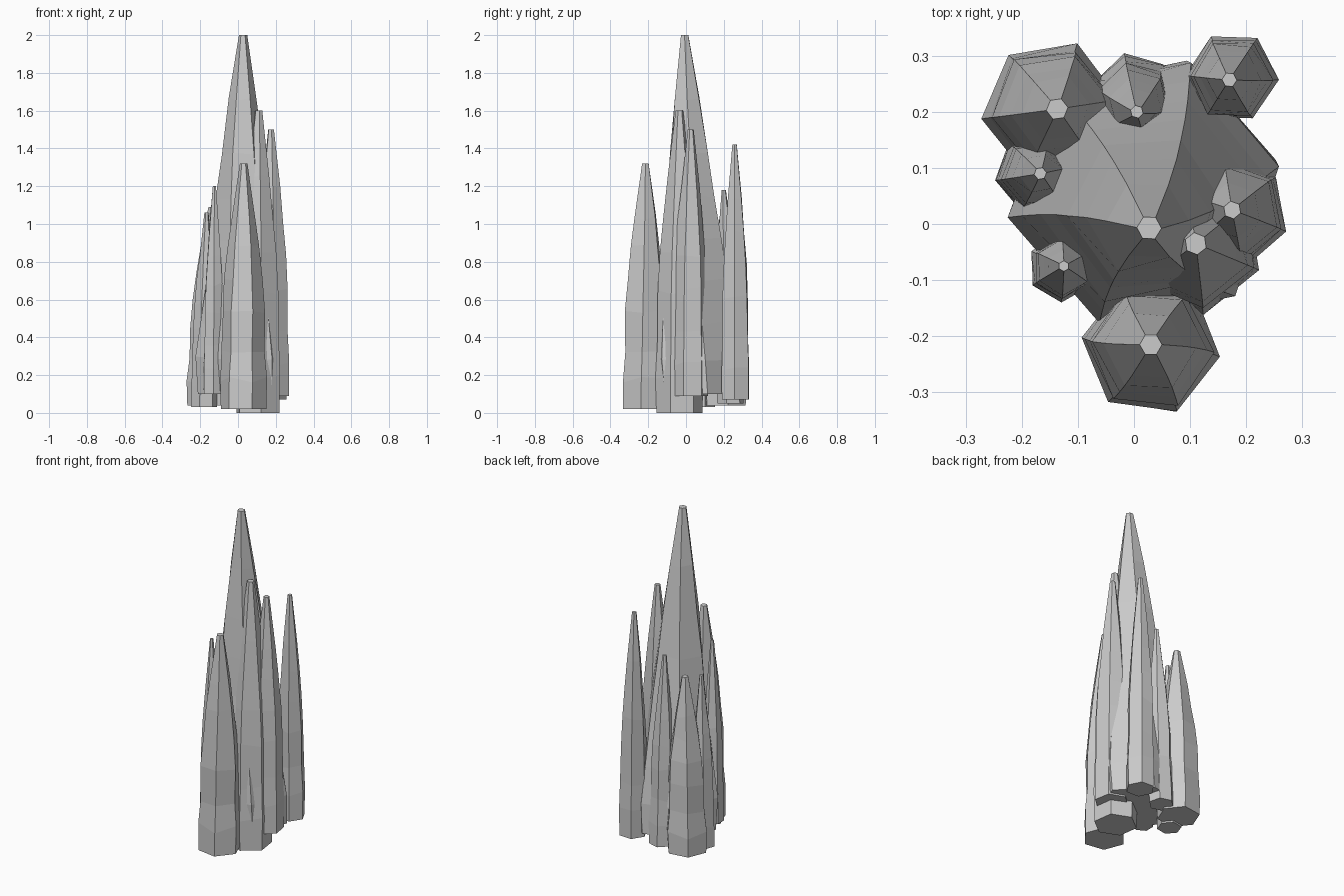
import bpy, bmesh, math, random
from mathutils import Vector

cube = bpy.data.objects.get("Cube")
if cube:
    bpy.data.objects.remove(cube, do_unlink=True)

random.seed(4)

# Single stone colour
stone = bpy.data.materials.new("grey_stone")
stone.use_nodes = True
stone.diffuse_color = (0.6, 0.6, 0.6, 1)
bsdf = stone.node_tree.nodes["Principled BSDF"]
bsdf.inputs["Base Color"].default_value = (0.6, 0.6, 0.6, 1)
bsdf.inputs["Roughness"].default_value = 0.9

# Taper profiles: (fraction of height, fraction of base radius)
SLIM = [(0, 0.98), (0.12, 1), (0.24, 0.92), (0.4, 0.9), (0.53, 0.82),
        (0.66, 0.66), (0.78, 0.5), (1, 0.16)]
BROAD = [(0, 0.97), (0.1, 1), (0.2, 0.9), (0.32, 0.78), (0.43, 0.67),
         (0.55, 0.57), (0.67, 0.46), (0.82, 0.3), (1, 0.09)]


def spire(name, base, tip, radius, turn, profile=SLIM, twist=0, jitter=0.035):
    """Six-sided tapering column whose rings drift from base to tip."""
    base, tip = Vector(base), Vector(tip)
    bm = bmesh.new()
    rings = []
    for f, scale in profile:
        centre = base.lerp(tip, f)
        ends = f in (0, 1)
        ring = []
        for i in range(6):
            a = math.radians(turn + twist * f + 60 * i)
            r = radius * scale * (1 if ends else 1 + random.uniform(-jitter, jitter))
            lift = 0 if ends else random.uniform(-0.015, 0.015)
            ring.append(bm.verts.new(centre + Vector((r * math.cos(a), r * math.sin(a), lift))))
        rings.append(ring)
    for low, high in zip(rings, rings[1:]):
        for i in range(6):
            j = (i + 1) % 6
            bm.faces.new((low[i], low[j], high[j], high[i]))
    bm.faces.new(rings[0][::-1])
    bm.faces.new(rings[-1])
    mesh = bpy.data.meshes.new(name)
    bm.to_mesh(mesh)
    bm.free()
    mesh.materials.append(stone)
    bpy.context.collection.objects.link(bpy.data.objects.new(name, mesh))


# Tall central column
spire("main_spire", (0.02, 0.065, 0.1), (0.027, -0.007, 2), 0.245, 12, BROAD, -14, 0.025)

# Smaller columns gathered around it
spire("front_spire", (0.03, -0.22, 0.02), (0.03, -0.215, 1.32), 0.125, -9, twist=9)
spire("inner_left_spire", (0.105, -0.035, 0), (0.11, -0.035, 1.6), 0.125, -22)
spire("left_spire", (0.178, 0.02, 0.09), (0.175, 0.025, 1.5), 0.1, -20)
spire("back_left_spire", (0.175, 0.262, 0.07), (0.17, 0.257, 1.42), 0.083, -3)
spire("back_spire", (0, 0.235, 0.05), (0.005, 0.2, 1.18), 0.073, -16)
spire("back_right_spire", (-0.15, 0.205, 0.04), (-0.137, 0.205, 1.09), 0.122, 8)
spire("right_spire", (-0.18, 0.09, 0.03), (-0.167, 0.09, 1.06), 0.07, 10)
spire("front_right_spire", (-0.13, -0.08, 0.1), (-0.125, -0.075, 1.2), 0.06, 30)
